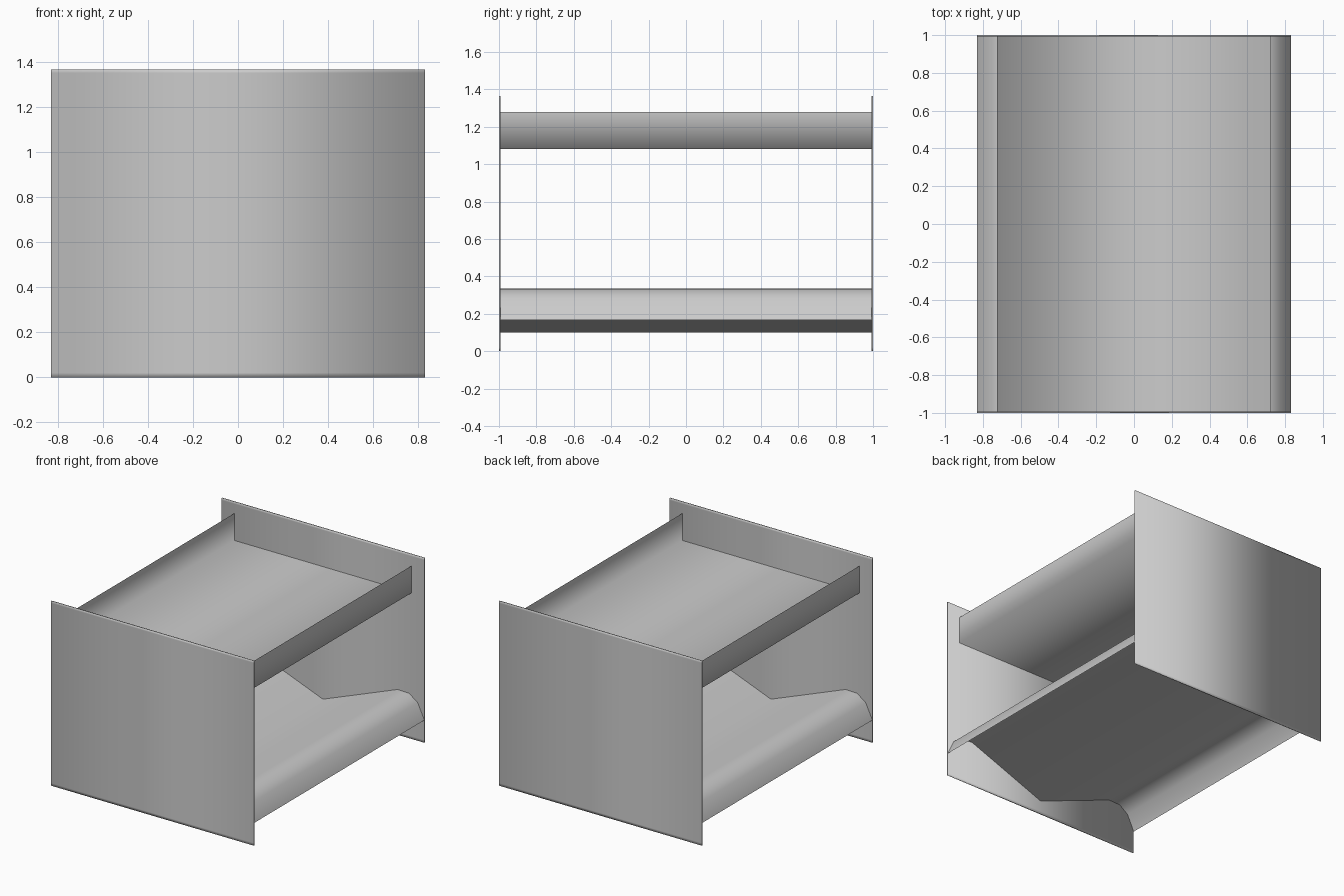
import bpy

if "Cube" in bpy.data.objects:
    bpy.data.objects.remove(bpy.data.objects["Cube"])

grey = bpy.data.materials.new("light grey")
grey.diffuse_color = (0.6, 0.6, 0.6, 1)
grey.use_nodes = True
grey.node_tree.nodes["Principled BSDF"].inputs["Base Color"].default_value = grey.diffuse_color


def make(name, verts, faces):
    mesh = bpy.data.meshes.new(name)
    mesh.from_pydata(verts, [], faces)
    mesh.materials.append(grey)
    for p in mesh.polygons:
        p.use_smooth = True
    mesh.update()
    obj = bpy.data.objects.new(name, mesh)
    bpy.context.collection.objects.link(obj)
    return obj


def sheet(name, profile, y0=-0.992, y1=0.992):
    """Thin sheet: an (x, z) profile swept along y, normals facing up."""
    n = len(profile)
    verts = [(x, y, z) for y in (y0, y1) for x, z in profile]
    faces = [(i, i + 1, n + i + 1, n + i) for i in range(n - 1)]
    return make(name, verts, faces)


def plate(name, y0, y1):
    """Thin upright side plate with edge loops near its top and bottom."""
    levels = (0, 0.02, 1.35, 1.365)
    w = 0.83
    verts = [(x, y, z) for z in levels
             for x, y in ((-w, y0), (w, y0), (w, y1), (-w, y1))]
    faces = [(0, 3, 2, 1), (12, 13, 14, 15)]
    for k in range(len(levels) - 1):
        for i in range(4):
            j = (i + 1) % 4
            a, b = 4 * k, 4 * k + 4
            faces.append((a + i, a + j, b + j, b + i))
    return make(name, verts, faces)


# Side plates
plate("front_plate", -1.0, -0.992)
plate("back_plate", 0.992, 1.0)

# Upper tray with upright lips
sheet("upper_tray", [(-0.725, 1.28), (-0.725, 1.08), (0.725, 1.08), (0.725, 1.28)])

# Lower V-shaped shelf with rolled-over edges
half = [(0.83, 0.167), (0.775, 0.282), (0.705, 0.332), (0.61, 0.335)]
sheet("lower_shelf", [(-x, z) for x, z in half] + [(0, 0.1)] + half[::-1])
